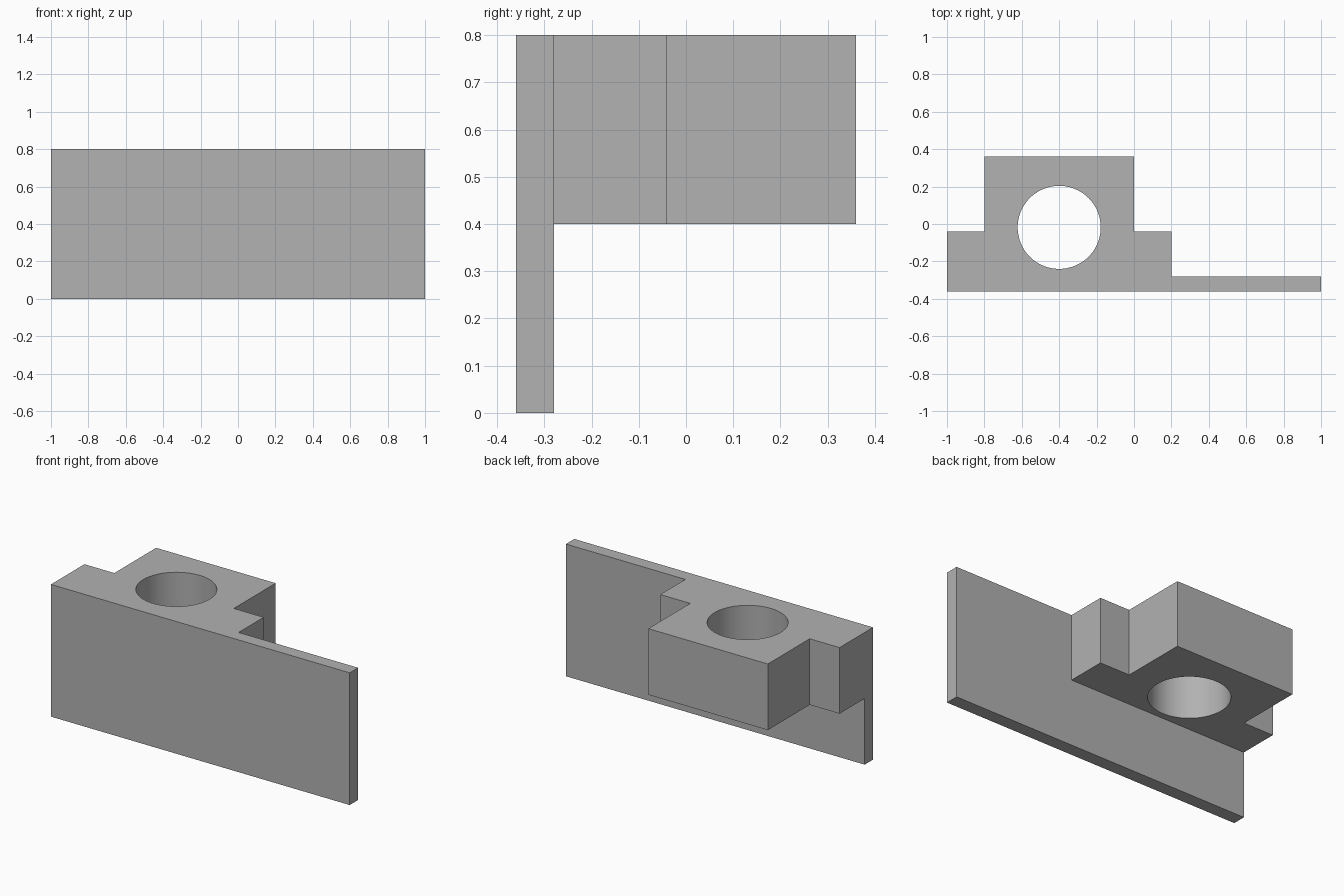
import bpy
import bmesh
from math import radians

cube = bpy.data.objects.get("Cube")
if cube:
    bpy.data.objects.remove(cube, do_unlink=True)

# Single flat grey
grey = bpy.data.materials.new("plain_grey")
grey.use_nodes = True
colour = (0.445, 0.445, 0.445, 1)
grey.diffuse_color = colour
grey.node_tree.nodes["Principled BSDF"].inputs["Base Color"].default_value = colour


def prism(name, outline, z0, z1):
    """Extrude a plan outline from z0 up to z1."""
    bm = bmesh.new()
    face = bm.faces.new([bm.verts.new((x, y, z0)) for x, y in outline])
    grown = bmesh.ops.extrude_face_region(bm, geom=[face])["geom"]
    top = [v for v in grown if isinstance(v, bmesh.types.BMVert)]
    bmesh.ops.translate(bm, verts=top, vec=(0, 0, z1 - z0))
    bmesh.ops.recalc_face_normals(bm, faces=bm.faces)
    mesh = bpy.data.meshes.new(name)
    bm.to_mesh(mesh)
    bm.free()
    mesh.materials.append(grey)
    obj = bpy.data.objects.new(name, mesh)
    bpy.context.collection.objects.link(obj)
    return obj


def combine(target, tool, operation):
    """Apply a boolean and discard the tool."""
    bpy.ops.object.select_all(action="DESELECT")
    target.select_set(True)
    bpy.context.view_layer.objects.active = target
    mod = target.modifiers.new(operation.lower(), "BOOLEAN")
    mod.operation = operation
    mod.solver = "EXACT"
    mod.object = tool
    bpy.ops.object.modifier_apply(modifier=mod.name)
    bpy.data.objects.remove(tool, do_unlink=True)


FRONT, PLATE_BACK, STEP, BACK = -0.36, -0.28, -0.04, 0.36

# Tall thin plate along the front
bracket = prism("bracket", [(-1, FRONT), (1, FRONT), (1, PLATE_BACK), (-1, PLATE_BACK)], 0, 0.8)

# Stepped block on the upper half of the plate's back
block = prism("stepped_block", [
    (-1, FRONT), (0.2, FRONT), (0.2, STEP), (0, STEP),
    (0, BACK), (-0.8, BACK), (-0.8, STEP), (-1, STEP)], 0.4, 0.8)
combine(bracket, block, "UNION")

# Round hole through the block
bpy.ops.mesh.primitive_cylinder_add(vertices=96, radius=0.222, depth=0.6,
                                    location=(-0.4, -0.018, 0.6))
drill = bpy.context.object
drill.name = "hole_cutter"
drill.hide_render = True
drill.data.materials.append(grey)
combine(bracket, drill, "DIFFERENCE")

# Smooth bore with crisp edges
bpy.ops.object.shade_smooth_by_angle(angle=radians(30))
